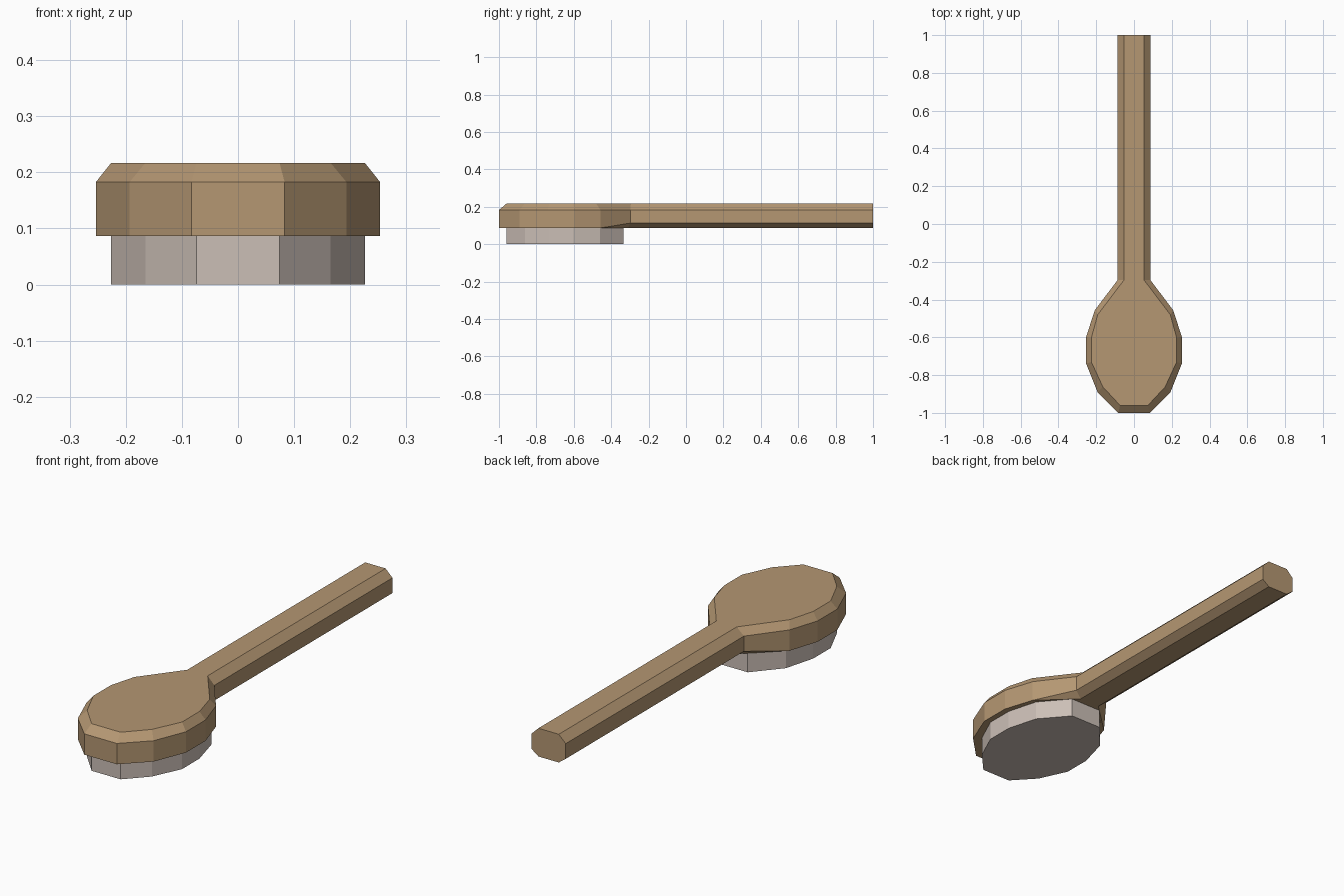
import bpy, bmesh

if "Cube" in bpy.data.objects:
    bpy.data.objects.remove(bpy.data.objects["Cube"])


def material(name, color):
    m = bpy.data.materials.new(name)
    m.diffuse_color = (*color, 1)
    m.use_nodes = True
    m.node_tree.nodes["Principled BSDF"].inputs["Base Color"].default_value = m.diffuse_color
    return m


def mirrored(half):
    # right half from front to back, then the left half back again
    return half + [(-p[0],) + tuple(p[1:]) for p in reversed(half)]


def loft(name, halves, mat):
    # closed rings stacked from bottom to top, capped at both ends
    bm = bmesh.new()
    rings = [[bm.verts.new(p) for p in mirrored(h)] for h in halves]
    n = len(rings[0])
    for a, b in zip(rings, rings[1:]):
        for i in range(n):
            j = (i + 1) % n
            bm.faces.new((a[i], a[j], b[j], b[i]))
    bm.faces.new(rings[0][::-1])
    bm.faces.new(rings[-1])
    bmesh.ops.remove_doubles(bm, verts=bm.verts, dist=0.0005)
    bmesh.ops.dissolve_limit(bm, angle_limit=0.002, verts=bm.verts, edges=bm.edges)
    bmesh.ops.recalc_face_normals(bm, faces=bm.faces)
    me = bpy.data.meshes.new(name)
    bm.to_mesh(me)
    bm.free()
    ob = bpy.data.objects.new(name, me)
    bpy.context.collection.objects.link(ob)
    me.materials.append(mat)
    return ob


wood = material("wood", (0.46, 0.31, 0.17))
bristle = material("bristle", (0.60, 0.52, 0.47))

# Wooden body: oval head running into a chamfered handle
head = [(0.083, -1.0), (0.193, -0.89), (0.253, -0.74), (0.253, -0.597), (0.208, -0.457)]
head_in = [(0.074, -0.96), (0.165, -0.862), (0.226, -0.73), (0.226, -0.603), (0.192, -0.48)]
handle = [(0.087, -0.297), (0.087, 1.0)]
handle_in = [(0.052, -0.295), (0.052, 1.0)]
handle_bottom = [(0.052, -0.31), (0.052, 1.0)]


def at(points, z):
    return [(x, y, z) for x, y in points]


loft("brush_body", [
    at(head + handle_bottom, 0.087),
    at(head, 0.087) + at(handle, 0.113),
    at(head + handle, 0.183),
    at(head_in + handle_in, 0.217),
], wood)

# Bristle block under the head
block = head_in[:4] + [(0.187, -0.46), (0.08, -0.335)]
loft("bristles", [at(block, 0.0), at(block, 0.088)], bristle)
